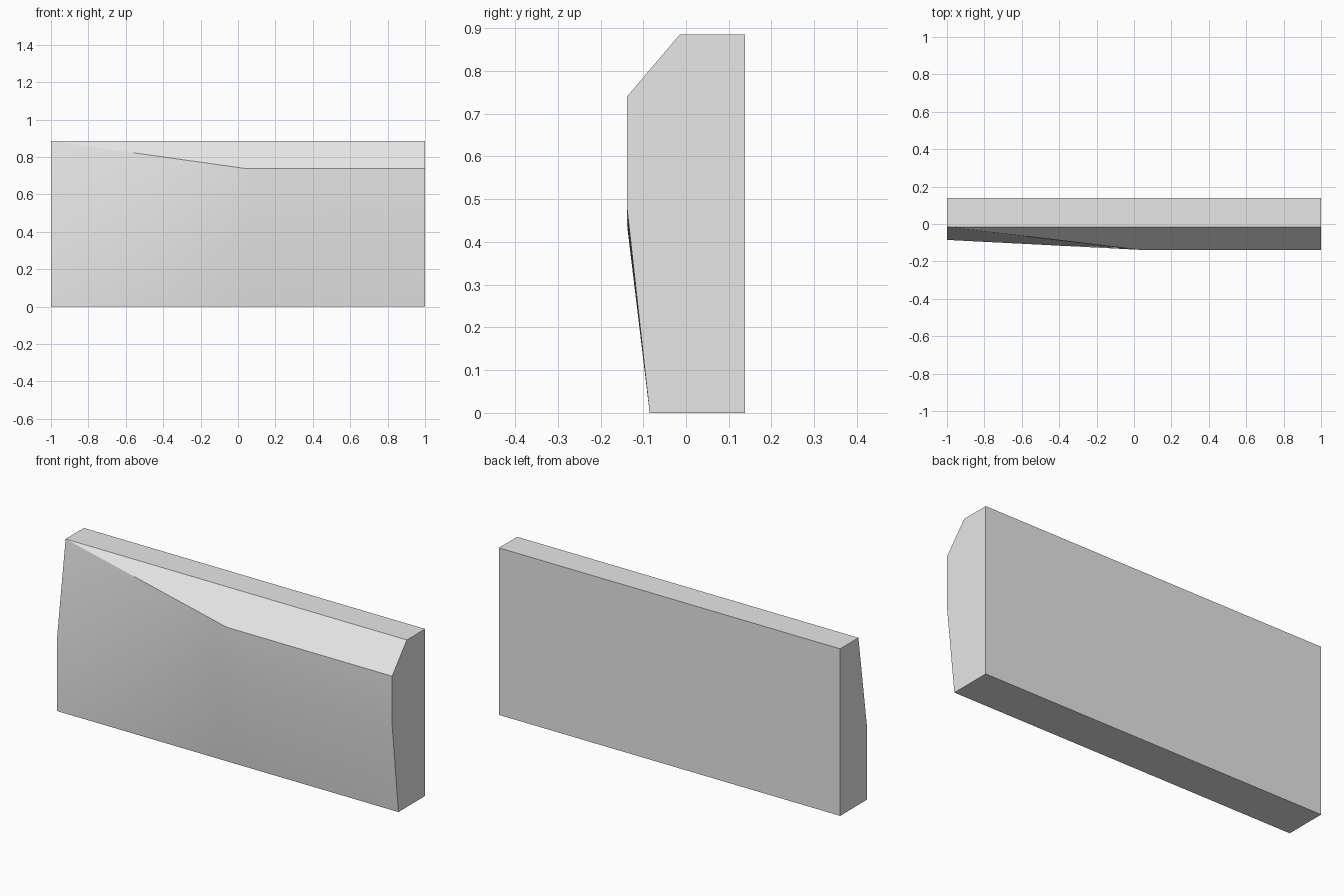
import bpy
import bmesh
import math
from mathutils import Vector

if "Cube" in bpy.data.objects:
    bpy.data.objects.remove(bpy.data.objects["Cube"], do_unlink=True)

# Cross-sections (y, z): bottom front, belly, ridge, top front, top back, bottom back
BEND = 0.03
right_end = [(-0.085, 0), (-0.085, 0.40), (-0.015, 0.885),
             (-0.015, 0.885), (0.138, 0.885), (0.138, 0)]
middle = [(-0.085, 0), (-0.138, 0.44), (-0.138, 0.74),
          (-0.015, 0.885), (0.138, 0.885), (0.138, 0)]
left_end = [(-0.085, 0), (-0.138, 0.48), (-0.138, 0.74),
            (-0.015, 0.885), (0.138, 0.885), (0.138, 0)]


def blend(x0, a, x1, b, t):
    """Section part-way between two others, as 3D points."""
    return [Vector((x0, *p)).lerp(Vector((x1, *q)), t) for p, q in zip(a, b)]


# Loft the slab through the three sections
STEPS = 16
sections = [blend(-1, right_end, BEND, middle, i / STEPS) for i in range(STEPS)]
sections += [blend(BEND, middle, 1, left_end, i / STEPS) for i in range(STEPS + 1)]

bm = bmesh.new()
rings = [[bm.verts.new(p) for p in s] for s in sections]
for a, b in zip(rings, rings[1:]):
    for i in range(len(a)):
        j = (i + 1) % len(a)
        bm.faces.new((a[i], a[j], b[j], b[i]))
bm.faces.new(rings[0])
bm.faces.new(rings[-1])

# The chamfer runs out to a point at one end
bmesh.ops.remove_doubles(bm, verts=bm.verts[:], dist=0.0001)
bmesh.ops.recalc_face_normals(bm, faces=bm.faces[:])

mesh = bpy.data.meshes.new("chamfered_slab")
bm.to_mesh(mesh)
bm.free()
slab = bpy.data.objects.new("chamfered_slab", mesh)
bpy.context.collection.objects.link(slab)

# Plain light grey
grey = bpy.data.materials.new("light_grey")
grey.use_nodes = True
color = (0.8, 0.8, 0.8, 1)
grey.diffuse_color = color
grey.node_tree.nodes["Principled BSDF"].inputs["Base Color"].default_value = color
mesh.materials.append(grey)

# Smooth front with crisp outer edges
bpy.ops.object.select_all(action="DESELECT")
slab.select_set(True)
bpy.context.view_layer.objects.active = slab
bpy.ops.object.shade_smooth_by_angle(angle=math.radians(30))
